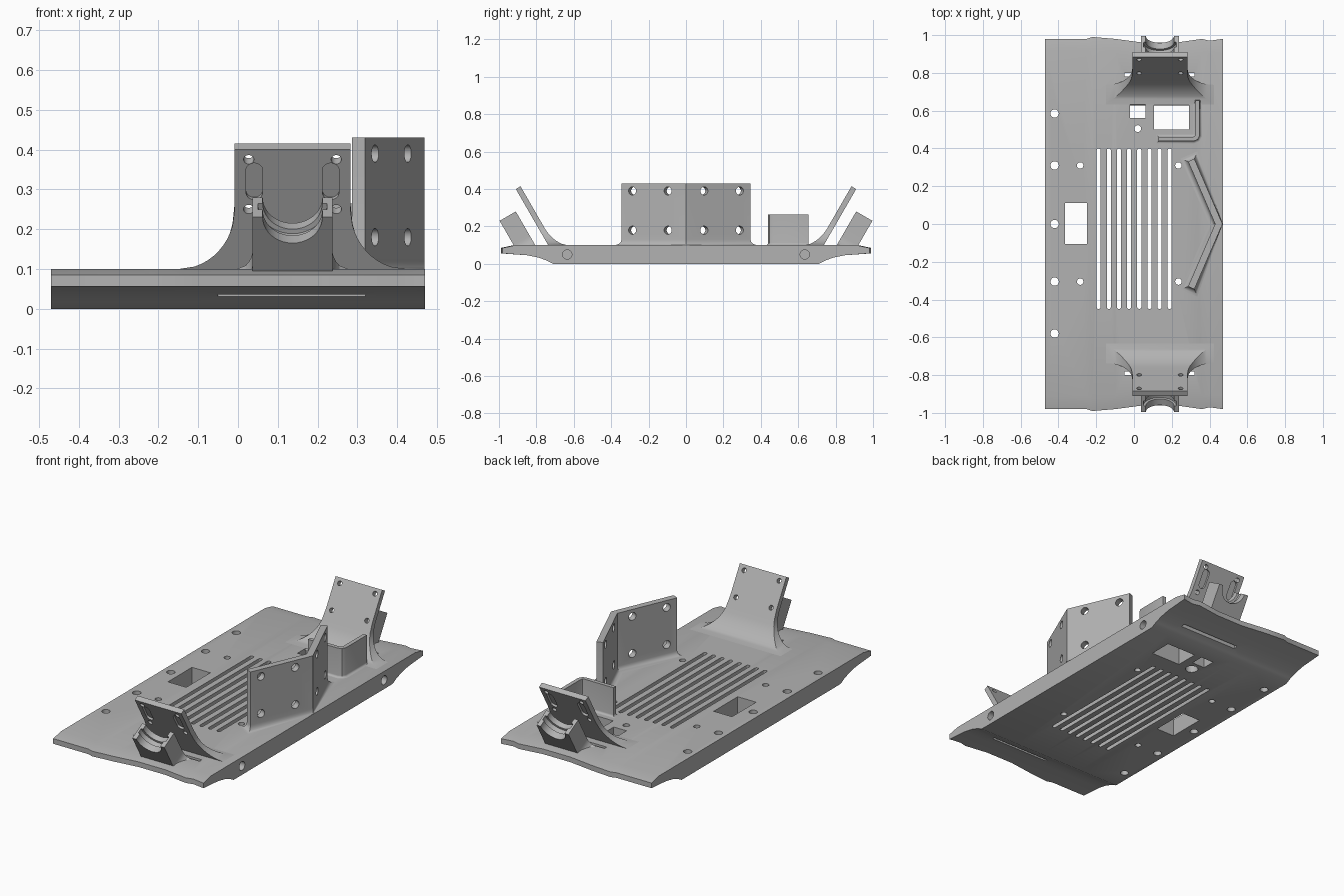
import bpy, bmesh
from math import sin, cos, pi, sqrt, radians
from mathutils import Vector

if "Cube" in bpy.data.objects:
    bpy.data.objects.remove(bpy.data.objects["Cube"], do_unlink=True)

grey = bpy.data.materials.new("matte grey")
grey.use_nodes = True
grey.diffuse_color = (0.45, 0.45, 0.45, 1)
grey.node_tree.nodes["Principled BSDF"].inputs["Base Color"].default_value = (0.45, 0.45, 0.45, 1)


def add_loft(bm, rings):
    """Closed solid through a list of equal-length rings."""
    rows = [[bm.verts.new(p) for p in ring] for ring in rings]
    n = len(rows[0])
    for a, b in zip(rows, rows[1:]):
        for i in range(n):
            j = (i + 1) % n
            bm.faces.new((a[i], a[j], b[j], b[i]))
    bm.faces.new(rows[0][::-1])
    bm.faces.new(rows[-1])


def make(name, *solids):
    bm = bmesh.new()
    for rings in solids:
        add_loft(bm, rings)
    bmesh.ops.recalc_face_normals(bm, faces=bm.faces)
    mesh = bpy.data.meshes.new(name)
    bm.to_mesh(mesh)
    bm.free()
    mesh.materials.append(grey)
    ob = bpy.data.objects.new(name, mesh)
    bpy.context.collection.objects.link(ob)
    return ob


def select(ob):
    bpy.ops.object.select_all(action='DESELECT')
    ob.select_set(True)
    bpy.context.view_layer.objects.active = ob


def cut(ob, *solids):
    cutter = make("cutter", *solids)
    cutter.hide_render = True
    mod = ob.modifiers.new("cut", 'BOOLEAN')
    mod.operation, mod.solver, mod.object = 'DIFFERENCE', 'EXACT', cutter
    select(ob)
    bpy.ops.object.modifier_apply(modifier=mod.name)
    bpy.data.objects.remove(cutter, do_unlink=True)


def smooth(ob):
    select(ob)
    bpy.ops.object.shade_smooth_by_angle(angle=radians(30))


def rod(p, axis, steps, stretch=0.0, seg=24):
    """Round or slotted solid: steps are (distance, radius) along the axis;
    stretch lengthens it sideways to the axis."""
    axis = Vector(axis).normalized()
    u = Vector((1, 0, 0)) if abs(axis.x) < 0.5 else Vector((0, 0, 1))
    u = (u - axis * u.dot(axis)).normalized()
    v = axis.cross(u)
    rings = []
    for d, r in steps:
        ring = []
        for i in range(seg):
            a = 2 * pi * (i + 0.5) / seg
            off = v * (stretch if sin(a) > 0 else -stretch)
            ring.append(Vector(p) + axis * d + u * r * cos(a) + v * r * sin(a) + off)
        rings.append(ring)
    return rings


def box(x0, x1, y0, y1, z0, z1):
    return [[(x0, y0, z), (x1, y0, z), (x1, y1, z), (x0, y1, z)] for z in (z0, z1)]


# Base plate: upswept ends, with an end edge that varies across the width
edge = [(-0.47, 0.98), (-0.25, 0.98), (-0.22, 0.99), (-0.1, 0.98), (0.05, 0.96),
        (0.22, 0.96), (0.36, 0.98), (0.4, 0.97), (0.47, 0.98)]
rings = []
for x, end in edge:
    half = [(0.71, 0), (0.745, 0.018), (0.79, 0.034), (0.85, 0.046), (end, 0.056),
            (end, 0.085), (end - 0.07, 0.1)]
    rings.append([(x, y, z) for y, z in half] + [(x, -y, z) for y, z in half[::-1]])
plate = make("base_plate", rings)

UP, THROUGH = (0, 0, 1), [(-0.1, 1), (0.2, 1)]


def hole(x, y, r):
    return rod((x, y, 0), UP, [(d, r) for d, _ in THROUGH])


cuts = [hole(-0.42, y, 0.022) for y in (0.585, 0.31, 0, -0.305, -0.58)]
cuts += [hole(x, y, 0.017) for x in (-0.285, 0.235) for y in (0.31, -0.305)]
cuts.append(rod((0.02, 0.505, 0), UP, [(-0.1, 0.034), (0.04, 0.034), (0.05, 0.018), (0.2, 0.018)]))
# Cooling slots
cuts += [rod((-0.187 + 0.0537 * i, -0.025, 0), UP, [(-0.1, 0.011), (0.2, 0.011)], 0.414)
         for i in range(8)]
# Windows, strap slots and edge sockets
cuts += [box(-0.365, -0.25, -0.105, 0.11, -0.1, 0.2), box(0.105, 0.29, 0.5, 0.63, -0.1, 0.2),
         box(-0.02, 0.06, 0.56, 0.635, -0.1, 0.2)]
for s in (-1, 1):
    cuts.append(box(-0.05, 0.32, s * 0.79 - 0.01, s * 0.79 + 0.01, -0.1, 0.2))
    cuts.append(rod((0.38, s * 0.635, 0.05), (1, 0, 0), [(0, 0.025), (0.2, 0.025)]))
cut(plate, *cuts)
smooth(plate)


# Upright walls following a path, flared where they meet the plate
def offset_path(path, t, extend):
    pts = [Vector(p) for p in path]
    pts[0] += (pts[0] - pts[1]).normalized() * extend
    pts[-1] += (pts[-1] - pts[-2]).normalized() * extend
    left, right = [], []
    for i, p in enumerate(pts):
        segs = [(pts[j + 1] - pts[j]).normalized() for j in (i - 1, i) if 0 <= j < len(pts) - 1]
        normals = [Vector((-d.y, d.x)) for d in segs]
        m = sum(normals, Vector((0, 0))).normalized()
        m = m * (t / m.dot(normals[0]))
        left.append(p + m)
        right.append(p - m)
    return left + right[::-1]


def wall(name, path, t, top, flare):
    rings = []
    for i in range(6):
        a = pi / 2 * i / 5
        e = flare * (1 - sin(a))
        z = 0.1 + flare * (1 - cos(a))
        rings.append([(min(p.x, 0.469), p.y, z) for p in offset_path(path, t + e, e)])
    rings.insert(0, [(x, y, 0.09) for x, y, z in rings[0]])
    rings.append([(x, y, top) for x, y, z in rings[-1]])
    return make(name, rings)


chevron = wall("chevron_wall", [(0.303, -0.338), (0.449, 0), (0.303, 0.338)], 0.018, 0.43, 0.03)
cut(chevron, *[rod((0.449 - 0.432 * y, s * y, z), (0.92, s * 0.39, 0), [(-0.07, 0.022), (0.07, 0.022)])
               for s in (-1, 1) for y in (0.09, 0.28) for z in (0.18, 0.39)])
smooth(chevron)
smooth(wall("corner_wall", [(0.13, 0.45), (0.315, 0.45), (0.329, 0.456), (0.337, 0.47), (0.337, 0.655)],
            0.011, 0.265, 0.012))

# Leaning end brackets with cradles, mirrored front to back
CX, SLOPE = 0.137, 0.577


def flare(u, size):
    u = min(max(u, 0), 1)
    return size * (1 - sqrt(1 - u * u))


def bracket(name, side):
    rings = []
    levels = [0.09, 0.1, 0.106, 0.113, 0.122, 0.133, 0.145, 0.16, 0.175, 0.19, 0.21, 0.25, 0.4]
    for z in levels:
        w = 0.1455 + flare((0.25 - z) / 0.15, 0.14)
        zi = z + 0.015 * min(1, max(0, (z - 0.19) / 0.06))
        outer = -0.91 + (0.40 - z) * SLOPE
        inner = -0.885 + (0.415 - zi) * SLOPE + flare((0.19 - z) / 0.09, 0.07)
        rings.append([(CX - w, side * -outer, z), (CX + w, side * -outer, z),
                      (CX + w, side * -inner, zi), (CX - w, side * -inner, zi)])
    ob = make(name, rings)
    n = (0, side * 0.866, -0.5)
    cuts = []
    for s in (-1, 1):
        for z in (0.25, 0.375):
            y = side * (0.91 - (0.40 - z) * SLOPE)
            cuts.append(rod((CX + s * 0.11, y, z), n, [(-0.1, 0.013), (0.08, 0.013)]))
        # Shallow rounded recess on the outer face
        y = side * (0.91 - 0.08 * SLOPE)
        cuts.append(rod((CX + s * 0.096, y, 0.32), n, [(-0.012, 0.021), (0.04, 0.021)], 0.032))
    cut(ob, *cuts)
    smooth(ob)


def cradle(name, side):
    def place(x, s, n):
        y, z = 0.91 + 0.5 * s + 0.866 * n, 0.28 + 0.866 * s - 0.5 * n
        return (CX + x, side * y, max(z, 0.085))

    def section(r, n):
        pts = [(0.1, 0)]
        pts += [(r * cos(a), -r * sin(a)) for a in (pi * i / 20 for i in range(21))]
        pts += [(-0.1, 0)]
        foot = [(0.1 + flare(i / 5, 0.045), -0.15 - 0.012 * i) for i in range(6)]
        pts += [(-x, s) for x, s in foot] + foot[::-1]
        return [place(x, s, n) for x, s in pts]

    # The seat has a groove running round it between two lips
    layers = [(0.075, 0), (0.075, 0.03), (0.087, 0.032), (0.087, 0.06), (0.075, 0.062), (0.075, 0.1)]
    smooth(make(name, [section(r, n) for r, n in layers]))


for label, side in (("front", -1), ("back", 1)):
    bracket(label + "_bracket", side)
    cradle(label + "_cradle", side)
